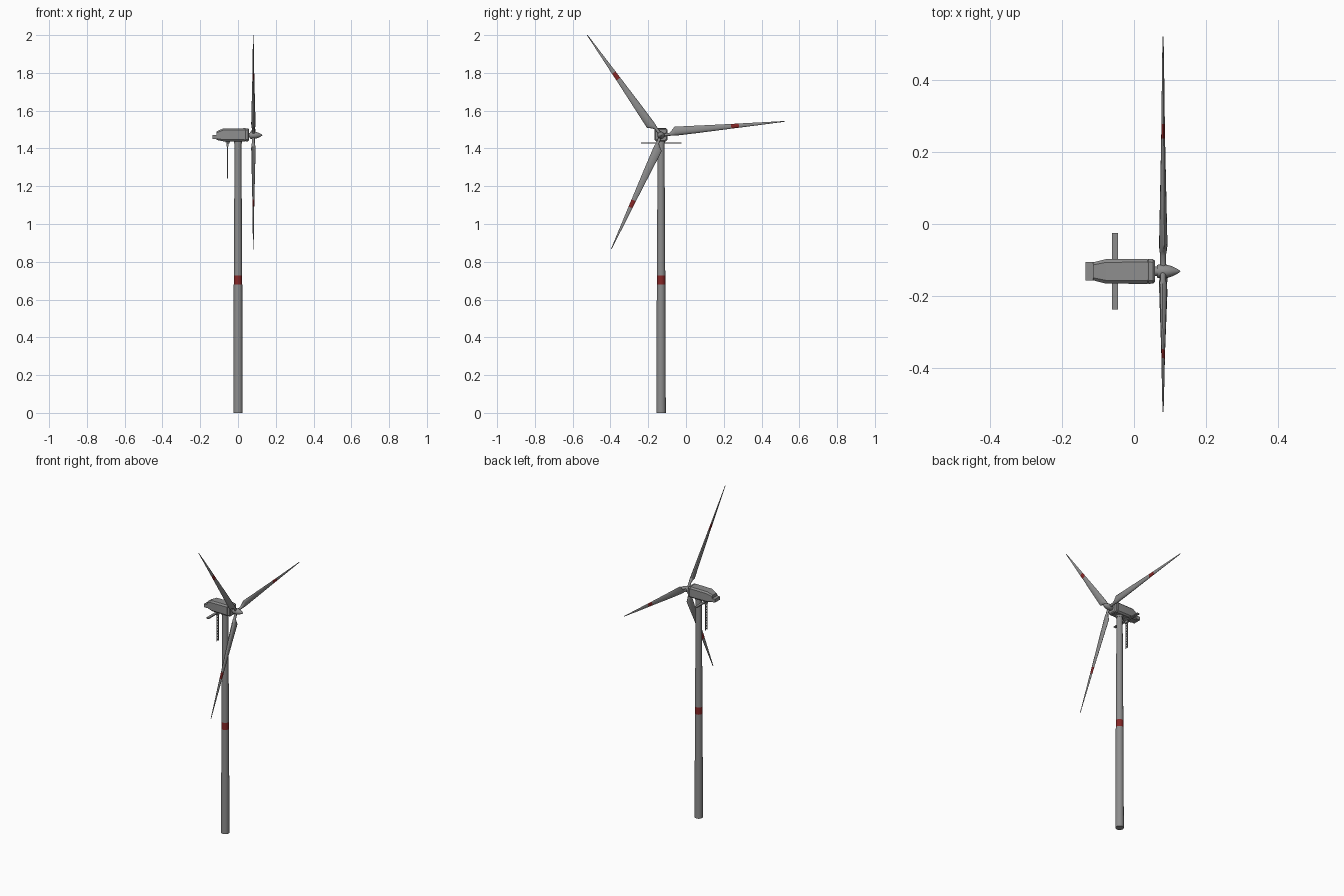
import bpy, bmesh, math

if "Cube" in bpy.data.objects:
    bpy.data.objects.remove(bpy.data.objects["Cube"])

Y0, ZH, XR = -0.132, 1.47, 0.081   # tower axis, rotor height, rotor plane


def material(name, rgb):
    m = bpy.data.materials.new(name)
    m.diffuse_color = (*rgb, 1)
    m.use_nodes = True
    m.node_tree.nodes["Principled BSDF"].inputs["Base Color"].default_value = m.diffuse_color
    return m


GREY = material("light_grey", (0.27, 0.27, 0.27))
RED = material("dark_red", (0.24, 0.02, 0.02))


def loft(name, rings, red=(), angle=30):
    """Skin a list of point rings; 'red' lists the segments painted red."""
    bm = bmesh.new()
    vs = [[bm.verts.new(p) for p in ring] for ring in rings]
    n = len(rings[0])
    for s in range(len(vs) - 1):
        for i in range(n):
            j = (i + 1) % n
            f = bm.faces.new((vs[s][i], vs[s][j], vs[s + 1][j], vs[s + 1][i]))
            f.material_index = 1 if s in red else 0
    bm.faces.new(vs[0][::-1])
    bm.faces.new(vs[-1])
    bmesh.ops.recalc_face_normals(bm, faces=bm.faces)
    me = bpy.data.meshes.new(name)
    bm.to_mesh(me)
    bm.free()
    ob = bpy.data.objects.new(name, me)
    bpy.context.collection.objects.link(ob)
    me.materials.append(GREY)
    me.materials.append(RED)
    bpy.ops.object.select_all(action='DESELECT')
    ob.select_set(True)
    bpy.context.view_layer.objects.active = ob
    bpy.ops.object.shade_smooth_by_angle(angle=math.radians(angle))
    return ob


def circle(n):
    return [(math.cos(2 * math.pi * i / n), math.sin(2 * math.pi * i / n)) for i in range(n)]


def lathe_z(name, prof, x=0, y=Y0, n=20, red=()):
    return loft(name, [[(x + r * c, y + r * s, z) for c, s in circle(n)] for z, r in prof], red)


def lathe_x(name, prof, n=16):
    return loft(name, [[(x, Y0 + r * c, ZH + r * s) for c, s in circle(n)] for x, r in prof])


def box(name, x0, x1, y0, y1, z0, z1):
    return loft(name, [[(x0, y0, z), (x1, y0, z), (x1, y1, z), (x0, y1, z)] for z in (z0, z1)])


# tower with red band
lathe_z("tower", [(0, .025), (.2, .0245), (.68, .0225), (.727, .0223), (1.445, .018)], red=(2,))
lathe_z("yaw_collar", [(1.425, .021), (1.442, .021)])


# nacelle: chamfered box sections along x
def section(x, w, z0, z1, c):
    pts = [(w, z0 + c), (w, z1 - c), (w - c, z1), (c - w, z1),
           (-w, z1 - c), (-w, z0 + c), (c - w, z0), (w - c, z0)]
    return [(x, Y0 + y, z) for y, z in pts]


loft("nacelle", [section(*a) for a in [
    (-.114, .025, 1.445, 1.490, .007), (-.079, .034, 1.438, 1.506, .009),
    (.038, .035, 1.437, 1.507, .009)]], angle=20)
loft("nacelle_front", [section(*a) for a in [
    (.038, .033, 1.439, 1.505, .009), (.041, .035, 1.437, 1.507, .009),
    (.053, .034, 1.438, 1.506, .009), (.059, .029, 1.443, 1.501, .008)]], angle=20)
box("rear_vent", -.135, -.112, Y0 - .026, Y0 + .026, 1.449, 1.471)

# rotor shaft and spinner
lathe_x("shaft", [(.05, .013), (.07, .013)])
lathe_x("spinner", [(.064, .017), (.068, .019), (.092, .0185), (.105, .0145),
                    (.118, .0085), (.126, .0035), (.129, .001)])

# blades: radius, leading edge, trailing edge, half thickness
BLADE = [(.01, -.008, .008, .008), (.045, -.008, .008, .008), (.058, -.009, .018, .010),
         (.076, -.011, .037, .011), (.2, -.010, .029, .0085), (.374, -.007, .018, .005),
         (.415, -.0065, .016, .0045), (.55, -.004, .008, .003), (.658, -.002, .002, .0015)]
for k in range(3):
    a = math.radians(6.4 + 120 * k)
    rings = []
    for r, lo, hi, t in BLADE:
        ring = []
        flat = hi - lo > 2.2 * t
        for c, s in circle(12):
            ch = (lo + hi) / 2 + c * (hi - lo) / 2
            th = s * t * ((1 - .35 * c) if flat else 1)   # thinner trailing edge
            ring.append((XR + th + .1 * ch, Y0 + r * math.cos(a) - ch * math.sin(a),
                         ZH + r * math.sin(a) + ch * math.cos(a)))
        rings.append(ring)
    loft(f"blade_{k + 1}", rings, red=(5,), angle=40)

# cross plank below the nacelle and its bracket
box("cross_plank", -.062, -.045, Y0 - .107, Y0 + .107, 1.425, 1.432)
box("plank_bracket", -.066, -.042, Y0 - .012, Y0 + .012, 1.431, 1.445)
box("ladder_mount", -.060, -.049, Y0 - .012, Y0 + .012, 1.411, 1.426)

# hanging ladder
for side in (-1, 1):
    y = Y0 + side * .008
    box("ladder_rail", -.0575, -.0525, y - .002, y + .002, 1.241, 1.415)
for i in range(10):
    z = 1.247 + i * .0178
    box("ladder_rung", -.057, -.053, Y0 - .008, Y0 + .008, z, z + .005)
